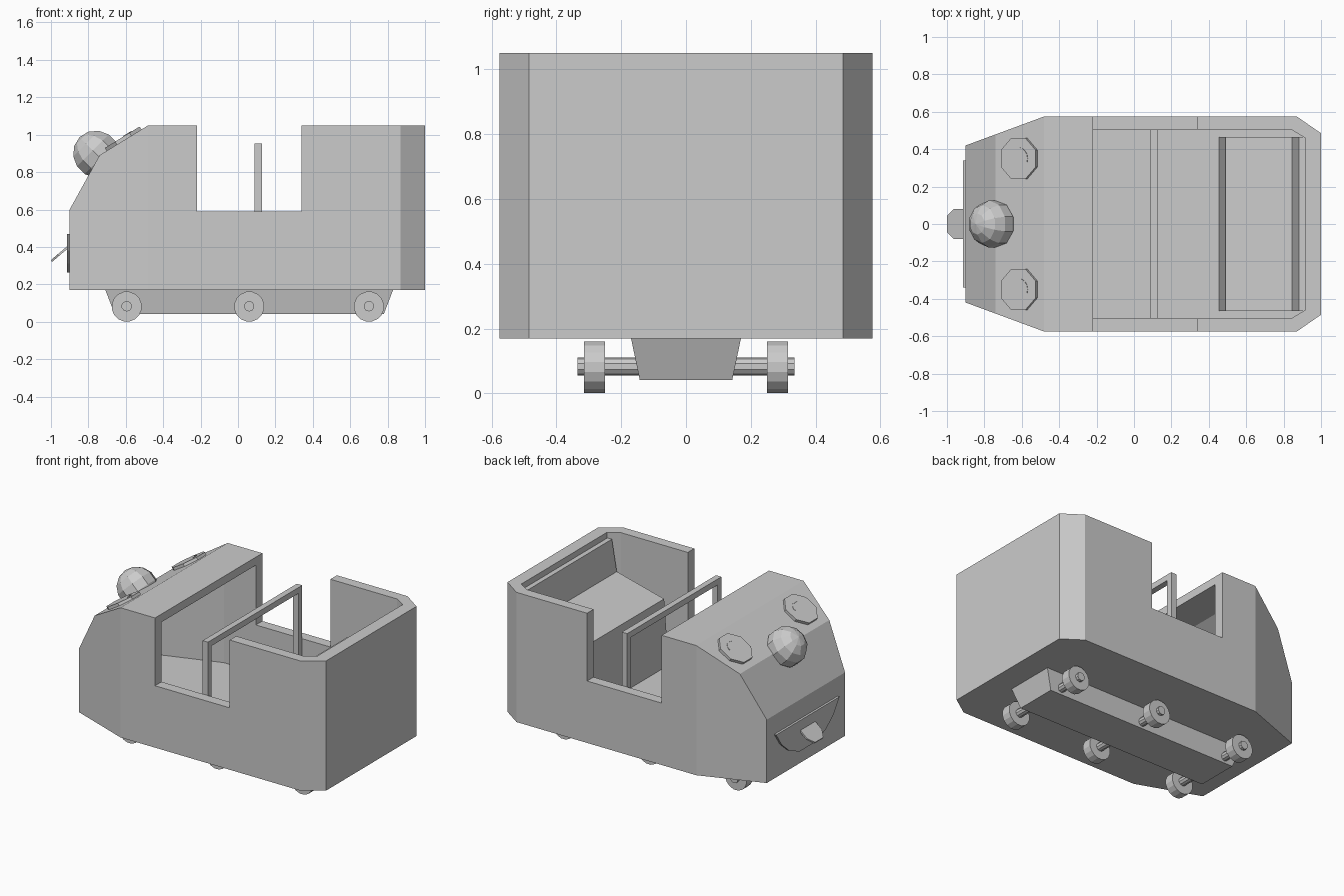
import bpy, bmesh
from math import pi, cos, sin, atan2
from mathutils import Vector, Matrix

cube = bpy.data.objects.get("Cube")
if cube:
    bpy.data.objects.remove(cube)

grey = bpy.data.materials.new("plain_grey")
grey.use_nodes = True
grey.diffuse_color = (0.6, 0.6, 0.6, 1)
grey.node_tree.nodes["Principled BSDF"].inputs["Base Color"].default_value = (0.6, 0.6, 0.6, 1)


def finish(name, bm):
    bmesh.ops.recalc_face_normals(bm, faces=bm.faces)
    mesh = bpy.data.meshes.new(name)
    bm.to_mesh(mesh)
    bm.free()
    mesh.materials.append(grey)
    ob = bpy.data.objects.new(name, mesh)
    bpy.context.collection.objects.link(ob)
    return ob


def prism(points, offset):
    """Extrude a closed 3D polygon by an offset."""
    bm = bmesh.new()
    face = bm.faces.new([bm.verts.new(p) for p in points])
    new = bmesh.ops.extrude_face_region(bm, geom=[face])["geom"]
    bmesh.ops.translate(bm, vec=offset, verts=[v for v in new if isinstance(v, bmesh.types.BMVert)])
    return bm


def box(name, lo, hi):
    pts = [(lo[0], lo[1], lo[2]), (hi[0], lo[1], lo[2]), (hi[0], hi[1], lo[2]), (lo[0], hi[1], lo[2])]
    return finish(name, prism(pts, (0, 0, hi[2] - lo[2])))


def plan_prism(half, z0, z1, slopes=()):
    """Symmetric plan outline, extruded up and trimmed by the nose slopes."""
    outline = half + [(x, -y) for x, y in reversed(half)]
    bm = prism([(x, y, z0) for x, y in outline], (0, 0, z1 - z0))
    for (xa, za), (xb, zb) in slopes:
        cut = bmesh.ops.bisect_plane(
            bm, geom=bm.verts[:] + bm.edges[:] + bm.faces[:], dist=1e-5,
            plane_co=(xa, 0, za), plane_no=(za - zb, 0, xb - xa), clear_outer=True)
        edges = [e for e in cut["geom_cut"] if isinstance(e, bmesh.types.BMEdge)]
        bmesh.ops.holes_fill(bm, edges=[e for e in edges if e.is_boundary], sides=0)
    return bm


def subtract(ob, cutter):
    mod = ob.modifiers.new("cut", 'BOOLEAN')
    mod.operation = 'DIFFERENCE'
    mod.solver = 'EXACT'
    mod.object = cutter
    bpy.context.view_layer.objects.active = ob
    bpy.ops.object.modifier_apply(modifier=mod.name)
    bpy.data.objects.remove(cutter)


def cylinder(name, x, z, y0, y1, radius, sides):
    ring = [(x + radius * cos(2 * pi * (i + .5) / sides), y0,
             z + radius * sin(2 * pi * (i + .5) / sides)) for i in range(sides)]
    return finish(name, prism(ring, (0, y1 - y0, 0)))


# Hollow body shell with a sloped nose
nose = [(-.90, .60), (-.74, .89), (-.48, 1.05)]
inner_nose = [(-.84, .59), (-.70, .84), (-.46, .99)]
body = finish("body", plan_prism([(-.90, .42), (-.48, .575), (.87, .575), (1, .485)],
                                 .17, 1.05, list(zip(nose, nose[1:]))))
subtract(body, finish("hood_cutter", plan_prism(
    [(-.84, .375), (-.46, .505), (-.1, .505)], .27, .995, list(zip(inner_nose, inner_nose[1:])))))
subtract(body, finish("cabin_cutter", plan_prism(
    [(-.22, .505), (.84, .505), (.915, .46)], .27, 1.2)))
subtract(body, box("doorway_cutter", (-.22, -.8, .59), (.34, .8, 1.2)))

# Bench seat with a leaning back
seat = [(.455, .26), (.49, .71), (.845, .80), (.882, 1.01), (.92, 1.01), (.92, .26)]
finish("seat", prism([(x, -.465, z) for x, z in seat], (0, .93, 0)))

# Grab rail across the cabin
for side, y in (("right", -.505), ("left", .465)):
    box("rail_post_" + side, (.088, y, .26), (.128, y + .04, .915))
box("rail_bar", (.088, -.505, .912), (.128, .505, .952))

# Round nose
slope = atan2(.16, .26)
bm = bmesh.new()
bmesh.ops.create_uvsphere(bm, u_segments=10, v_segments=7, radius=.13,
                          matrix=Matrix.Translation((-.755, 0, .895)) @ Matrix.Rotation(-pi / 4, 4, 'Y'))
finish("nose", bm)

# Octagonal eyes with a raised curved mark
for side, s in (("right", -1), ("left", 1)):
    place = Matrix.Translation((-.61, s * .35, .972)) @ Matrix.Rotation(-slope, 4, 'Y')
    turn = [2 * pi * (i + .5) / 8 for i in range(8)]
    bm = prism([(.118 * cos(a), .118 * sin(a), -.01) for a in turn], (0, 0, .027))
    bm.transform(place)
    finish("eye_" + side, bm)
    arc = [pi * (-.1 + .55 * i / 5) for i in range(6)]
    pts = [(r * cos(a), r * sin(a), .016) for r, run in ((.06, arc), (.053, arc[::-1])) for a in run]
    bm = prism(pts, (0, 0, .004))
    bm.transform(place)
    finish("eye_mark_" + side, bm)

# Mouth plate and sticking-out tongue
half = [(.34, .47), (.28, .38), (.20, .31), (.09, .262)]
smile = half + [(-y, z) for y, z in reversed(half)]
finish("mouth", prism([(-.915, y, z) for y, z in smile], (.018, 0, 0)))
tongue = [(.08, -.90), (.08, -.965), (.045, -1.0)]
tongue += [(-y, x) for y, x in reversed(tongue)]
finish("tongue", prism([(x, y, .415 + (x + .90) * .85) for y, x in tongue], (.006, 0, -.01)))

# Tapered undercarriage
bm = prism([(-.71, -.17, .172), (.83, -.17, .172), (.83, .17, .172), (-.71, .17, .172)], (0, 0, -.13))
for v in bm.verts:
    if v.co.z < .1:
        v.co.x += .05 if v.co.x < 0 else -.05
        v.co.y *= .84
finish("undercarriage", bm)

# Wheels on through axles
for number, x in enumerate((-.595, .06, .70), 1):
    cylinder(f"axle_{number}", x, .083, -.335, .335, .028, 10)
    for side, y in (("right", -.315), ("left", .25)):
        cylinder(f"wheel_{number}_{side}", x, .081, y, y + .065, .081, 16)
